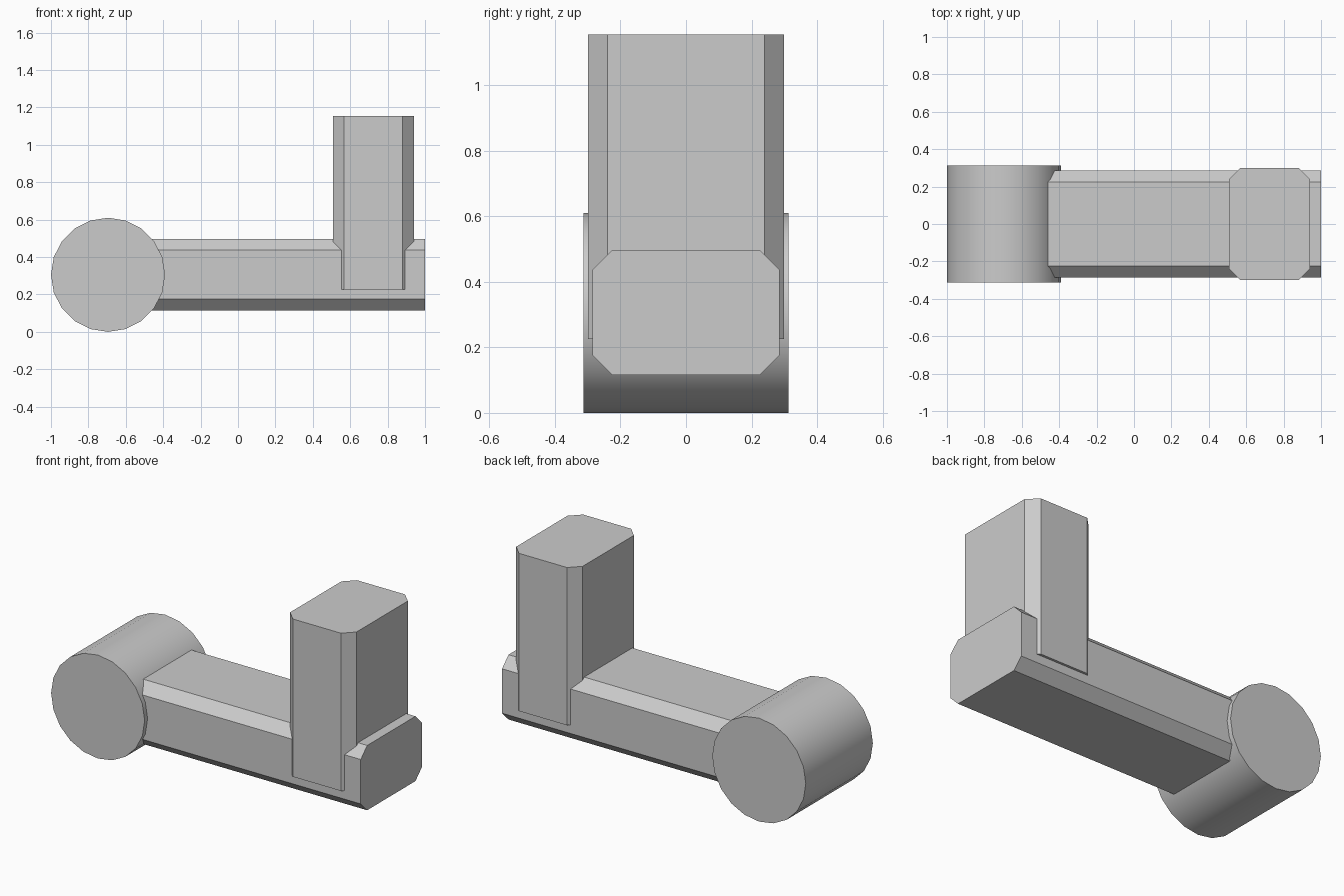
import bpy
import bmesh
import math
from mathutils import Matrix

cube = bpy.data.objects.get("Cube")
if cube:
    bpy.data.objects.remove(cube, do_unlink=True)

grey = bpy.data.materials.new("light grey")
grey.use_nodes = True
colour = (0.6, 0.6, 0.6, 1)
grey.diffuse_color = colour
grey.node_tree.nodes["Principled BSDF"].inputs["Base Color"].default_value = colour


def add_object(name, bm):
    bmesh.ops.recalc_face_normals(bm, faces=bm.faces)
    mesh = bpy.data.meshes.new(name)
    bm.to_mesh(mesh)
    bm.free()
    mesh.materials.append(grey)
    obj = bpy.data.objects.new(name, mesh)
    bpy.context.collection.objects.link(obj)
    return obj


def chamfered_bar(name, low, high, axis, chamfer=0.06):
    """Box between two corners, with the four edges along one axis chamfered."""
    bm = bmesh.new()
    bmesh.ops.create_cube(bm, size=1)
    for v in bm.verts:
        for i in range(3):
            v.co[i] = high[i] if v.co[i] > 0 else low[i]
    long_edges = [e for e in bm.edges
                  if abs(e.verts[0].co[axis] - e.verts[1].co[axis]) > 0.01]
    bmesh.ops.bevel(bm, geom=long_edges, offset=chamfer, segments=1,
                    affect='EDGES', clamp_overlap=True)
    return add_object(name, bm)


# Horizontal arm and upright post
chamfered_bar("arm", (-0.69, -0.285, 0.115), (1.0, 0.285, 0.497), axis=0)
chamfered_bar("post", (0.507, -0.299, 0.225), (0.94, 0.299, 1.155), axis=2)

# Round end drum lying along the depth
bm = bmesh.new()
bmesh.ops.create_cone(bm, cap_ends=True, segments=20, radius1=0.305,
                      radius2=0.305, depth=0.625)
turn = Matrix.Rotation(math.radians(90), 4, 'X')
bmesh.ops.transform(bm, matrix=Matrix.Translation((-0.695, 0, 0.305)) @ turn,
                    verts=bm.verts)
drum = add_object("drum", bm)
bpy.ops.object.select_all(action='DESELECT')
drum.select_set(True)
bpy.context.view_layer.objects.active = drum
bpy.ops.object.shade_smooth_by_angle(angle=math.radians(30))
